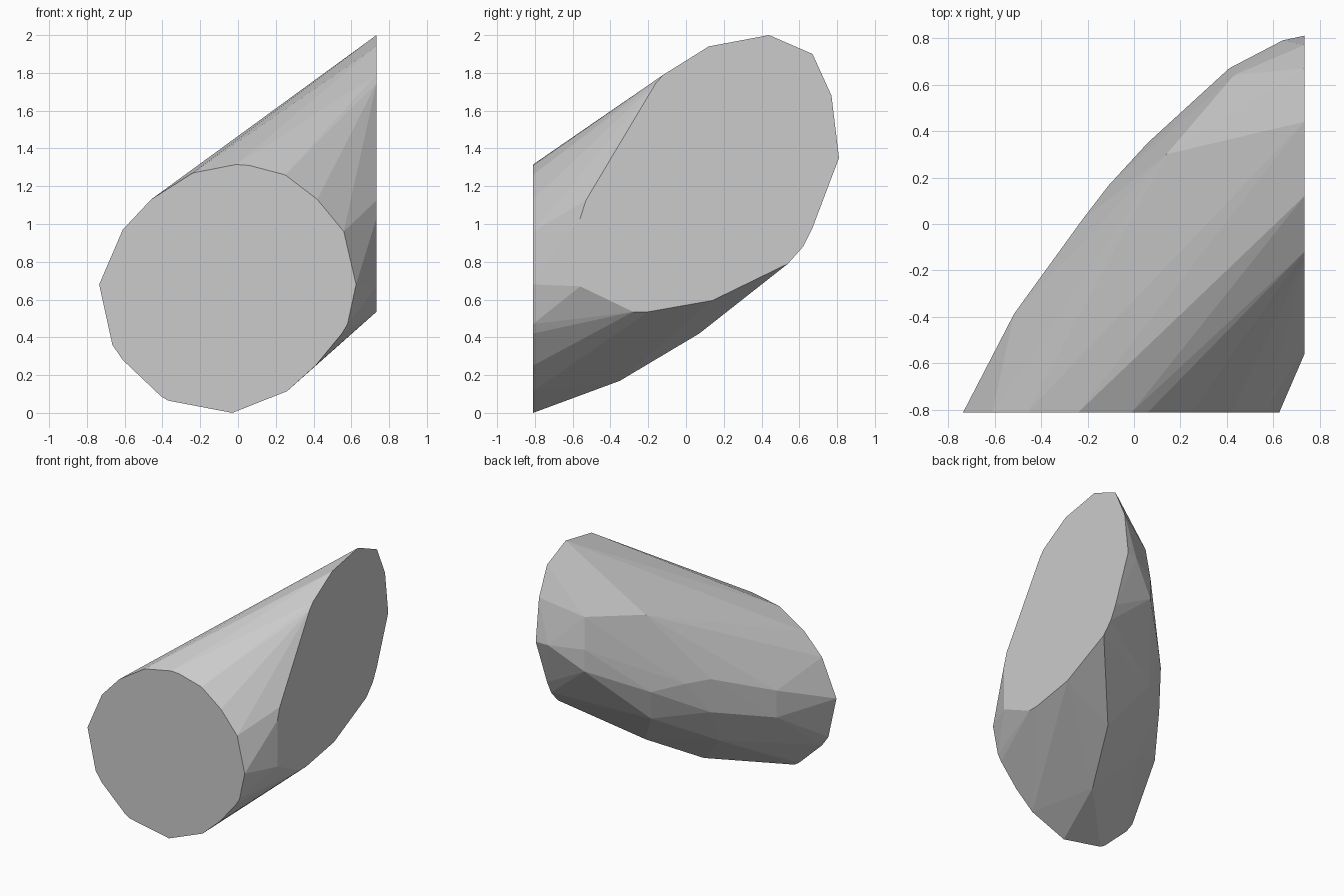
import bpy, bmesh

# flat front cut, as (x, z) on y = -0.81
front = [(-.01, 1.315), (.06, 1.31), (.25, 1.26), (.42, 1.13), (.56, .96),
         (.625, .68), (.58, .47), (.55, .42), (.41, .25), (.26, .115),
         (-.03, 0), (-.37, .065), (-.41, .09), (-.61, .28), (-.665, .36),
         (-.735, .68), (-.61, .97), (-.46, 1.13), (-.24, 1.27)]

# flat right cut, as (y, z) on x = 0.733
side = [(.44, 2), (.67, 1.9), (.77, 1.68), (.81, 1.35), (.67, .98), (.62, .88),
        (.54, .79), (.14, .595), (-.2, .535), (-.28, .535), (-.56, .67),
        (-.56, 1.03), (-.53, 1.125), (-.16, 1.745), (-.12, 1.79), (.12, 1.94)]

# facet corners of the bulging back
back = [(-.515, -.385, .635), (-.515, -.385, .845), (-.17, -.16, .45),
        (-.22, .015, .75), (-.225, .015, 1.01), (-.11, .165, 1.0),
        (.06, .35, .96), (.14, .30, 1.525), (.1, .29, .72),
        (.41, .67, 1.15), (.41, .67, 1.32), (.43, .64, 1.56),
        (.64, .79, 1.34), (.52, .51, .83), (.30, .07, .42), (.09, -.35, .17)]

points = [(x, -.81, z) for x, z in front]
points += [(.733, y, z) for y, z in side]
points += back

# wrap the cuts and the back into one closed faceted chunk
bm = bmesh.new()
for p in points:
    bm.verts.new(p)
hull = bmesh.ops.convex_hull(bm, input=bm.verts)
loose = [v for v in bm.verts if not v.link_faces]
bmesh.ops.delete(bm, geom=loose, context='VERTS')
bmesh.ops.dissolve_limit(bm, angle_limit=.02, verts=bm.verts, edges=bm.edges)
bmesh.ops.recalc_face_normals(bm, faces=bm.faces)

mesh = bpy.data.meshes.new("faceted_chunk")
bm.to_mesh(mesh)
bm.free()
chunk = bpy.data.objects.new("faceted_chunk", mesh)
bpy.context.collection.objects.link(chunk)
